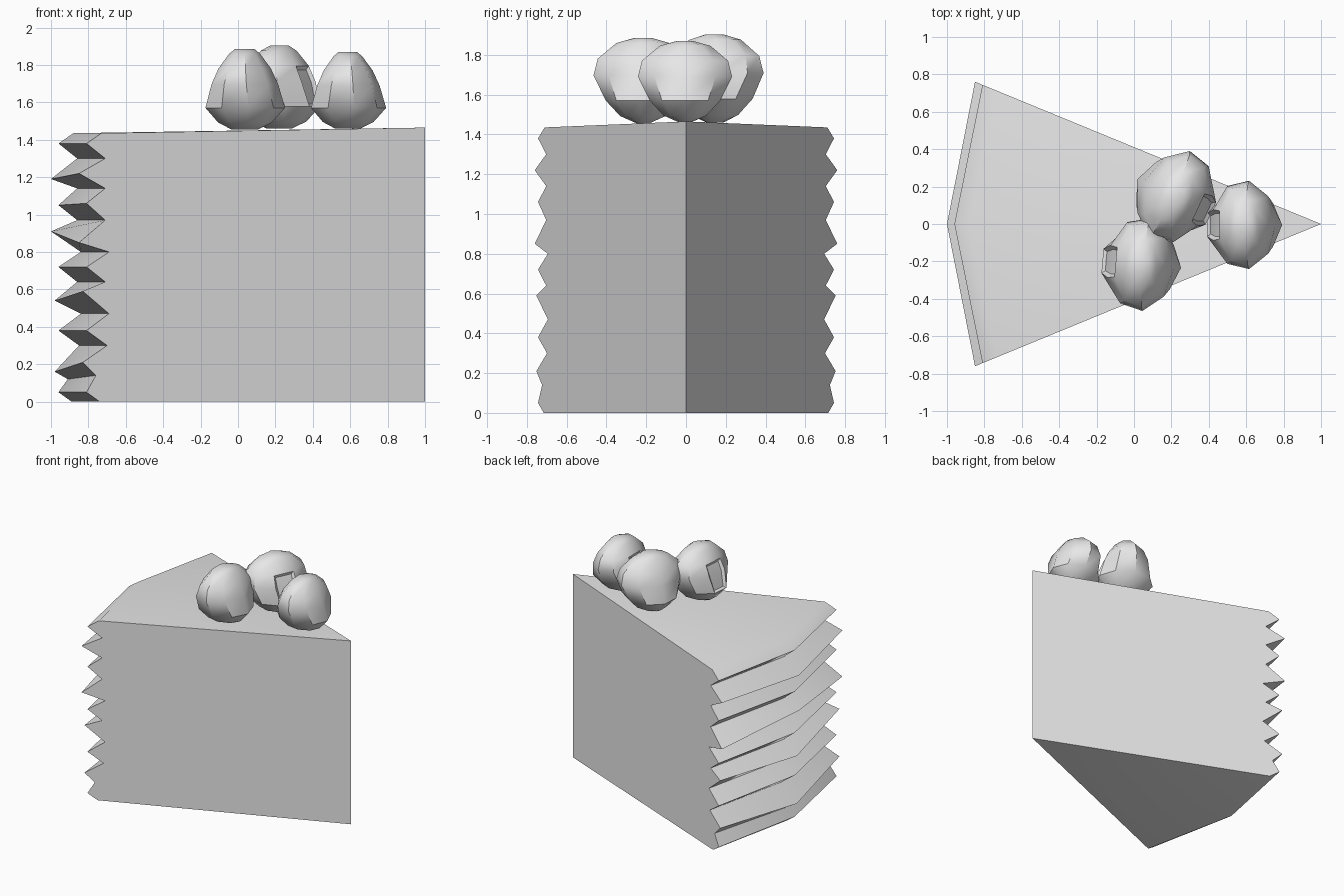
import bpy
import bmesh
import math

cube = bpy.data.objects.get("Cube")
if cube:
    bpy.data.objects.remove(cube, do_unlink=True)

grey = bpy.data.materials.new("plain grey")
grey.use_nodes = True
grey.diffuse_color = (0.8, 0.8, 0.8, 1)
grey.node_tree.nodes["Principled BSDF"].inputs["Base Color"].default_value = (0.8, 0.8, 0.8, 1)


def finish(bm, name, angle):
    """Turn a bmesh into a shaded object."""
    bmesh.ops.recalc_face_normals(bm, faces=bm.faces)
    mesh = bpy.data.meshes.new(name)
    bm.to_mesh(mesh)
    bm.free()
    mesh.materials.append(grey)
    obj = bpy.data.objects.new(name, mesh)
    bpy.context.collection.objects.link(obj)
    bpy.ops.object.select_all(action="DESELECT")
    obj.select_set(True)
    bpy.context.view_layer.objects.active = obj
    bpy.ops.object.shade_smooth_by_angle(angle=math.radians(angle))
    return obj


# Cake slice: pleated back profile as (x at middle, z at middle, z at corners)
PLEATS = [
    (-.89, 0, 0), (-.96, .05, .05), (-.91, .12, .14), (-.98, .16, .21),
    (-.85, .30, .30), (-.96, .38, .38), (-.84, .47, .47), (-.98, .54, .59),
    (-.86, .64, .64), (-.96, .72, .72), (-.84, .80, .80), (-1, .91, .85),
    (-.86, .97, .97), (-.96, 1.05, 1.06), (-.86, 1.14, 1.14), (-1, 1.19, 1.22),
    (-.86, 1.30, 1.30), (-.96, 1.38, 1.38), (-.88, 1.435, 1.435),
]


def build_slice():
    bm = bmesh.new()
    tip_low = bm.verts.new((1, 0, 0))
    tip_high = bm.verts.new((1, 0, 1.465))
    middle = [bm.verts.new((x, 0, z)) for x, z, _ in PLEATS]
    corners = []
    for side in (-1, 1):
        column = []
        for x, _, z in PLEATS:
            cx = x + 0.15
            column.append(bm.verts.new((cx, side * 0.411 * (1 - cx), z)))
        corners.append(column)
        # Flat cut side, then the folded back strip
        bm.faces.new([tip_high, tip_low] + column)
        for i in range(len(PLEATS) - 1):
            bm.faces.new((middle[i], column[i], column[i + 1], middle[i + 1]))
    # Top and bottom
    for tip, i in ((tip_low, 0), (tip_high, -1)):
        bm.faces.new((tip, corners[0][i], middle[i], corners[1][i]))
    finish(bm, "cake_slice", 35)


# Berry rings as (height, half length, half width): long low down, wide high up
RINGS = [(0, .07, .03), (.035, .14, .11), (.11, .207, .18), (.23, .172, .24),
         (.31, .135, .22), (.385, .08, .13), (.41, .05, .04)]
SIDES = 9


def build_berry(name, location, turn, size):
    bm = bmesh.new()
    rings = []
    for z, length, width in RINGS:
        ring = []
        for k in range(SIDES):
            a = math.tau * k / SIDES
            ring.append(bm.verts.new((length * math.cos(a), width * math.sin(a), z)))
        rings.append(ring)
    cap = []
    for r in range(len(rings) - 1):
        for k in range(SIDES):
            n = (k + 1) % SIDES
            face = bm.faces.new((rings[r][k], rings[r][n], rings[r + 1][n], rings[r + 1][k]))
            if k == SIDES // 2 and r in (2, 3):
                cap.append(face)
    bm.faces.new(rings[0])
    bm.faces.new(rings[-1])
    bmesh.ops.recalc_face_normals(bm, faces=bm.faces)
    # Shallow dent where the stalk was
    bmesh.ops.inset_region(bm, faces=cap, thickness=0.02, depth=-0.015)
    berry = finish(bm, name, 40)
    berry.location = location
    berry.rotation_euler.z = math.radians(turn)
    berry.scale = (size,) * 3


build_slice()
build_berry("front_berry", (.035, -.215, 1.455), -5, 1.05)
build_berry("back_berry", (.22, .145, 1.46), 155, 1.08)
build_berry("tip_berry", (.585, -.005, 1.46), 0, 1.0)
